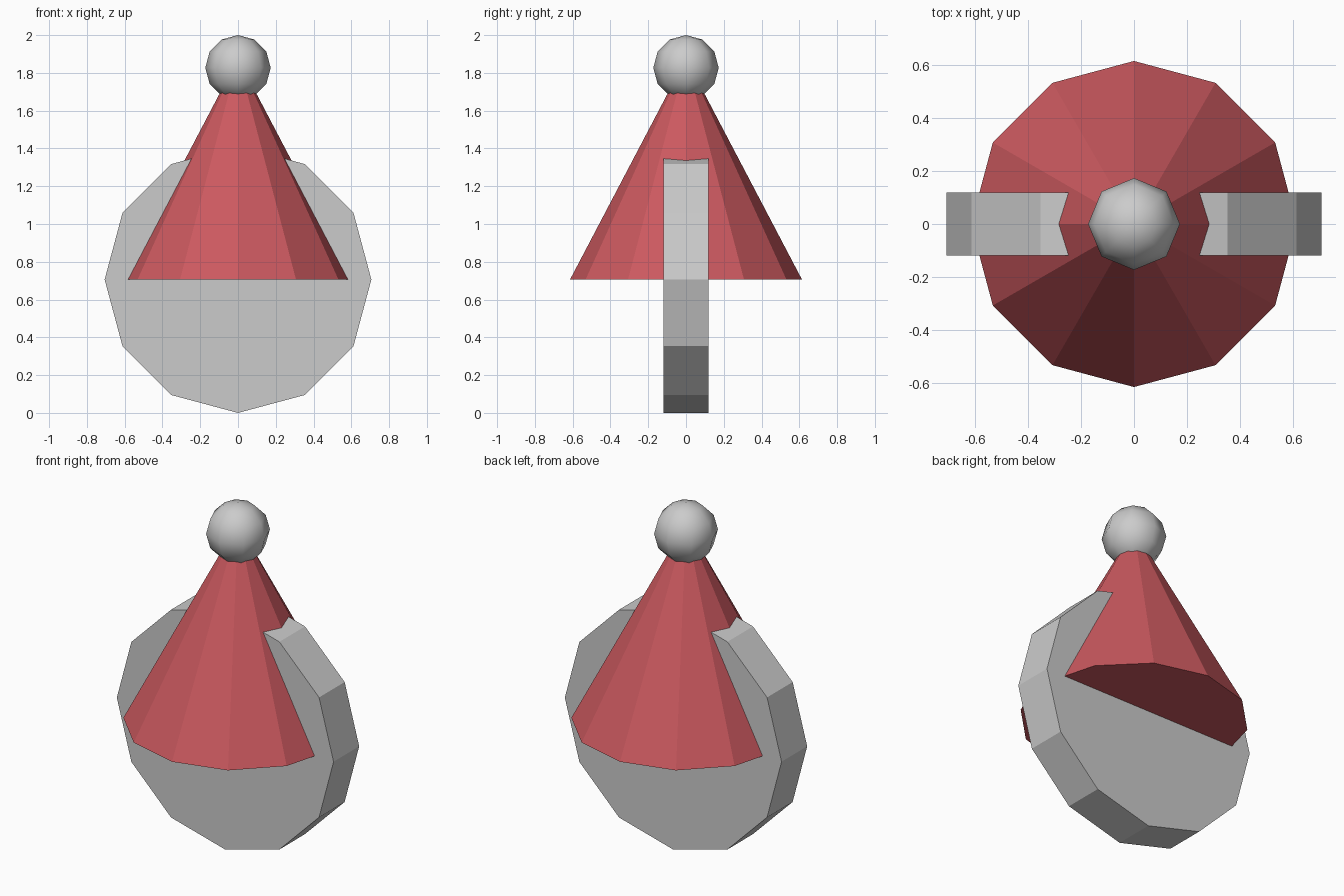
import bpy
from math import pi

if "Cube" in bpy.data.objects:
    bpy.data.objects.remove(bpy.data.objects["Cube"])

R = 0.706  # disc radius, also the height of its centre

# Upright twelve-sided disc, standing on one corner
bpy.ops.mesh.primitive_cylinder_add(vertices=12, radius=R, depth=0.238,
                                    location=(0, 0, R), rotation=(pi / 2, 0, 0))
bpy.context.object.name = "disc_body"

# Red twelve-sided cone, its tip hidden inside the ball
HEIGHT = 1.17
bpy.ops.mesh.primitive_cone_add(vertices=12, radius1=0.614, radius2=0, depth=HEIGHT,
                                location=(0, 0, R + HEIGHT / 2))
cone = bpy.context.object
cone.name = "cone"
red = bpy.data.materials.new("red")
red.diffuse_color = (0.60, 0.10, 0.115, 1)
red.use_nodes = True
red.node_tree.nodes["Principled BSDF"].inputs["Base Color"].default_value = red.diffuse_color
cone.data.materials.append(red)

# Smooth low-poly ball on top
bpy.ops.mesh.primitive_uv_sphere_add(segments=8, ring_count=6, radius=0.173,
                                     location=(0, 0, 2 - 0.173))
bpy.context.object.name = "top_ball"
bpy.ops.object.shade_smooth()
